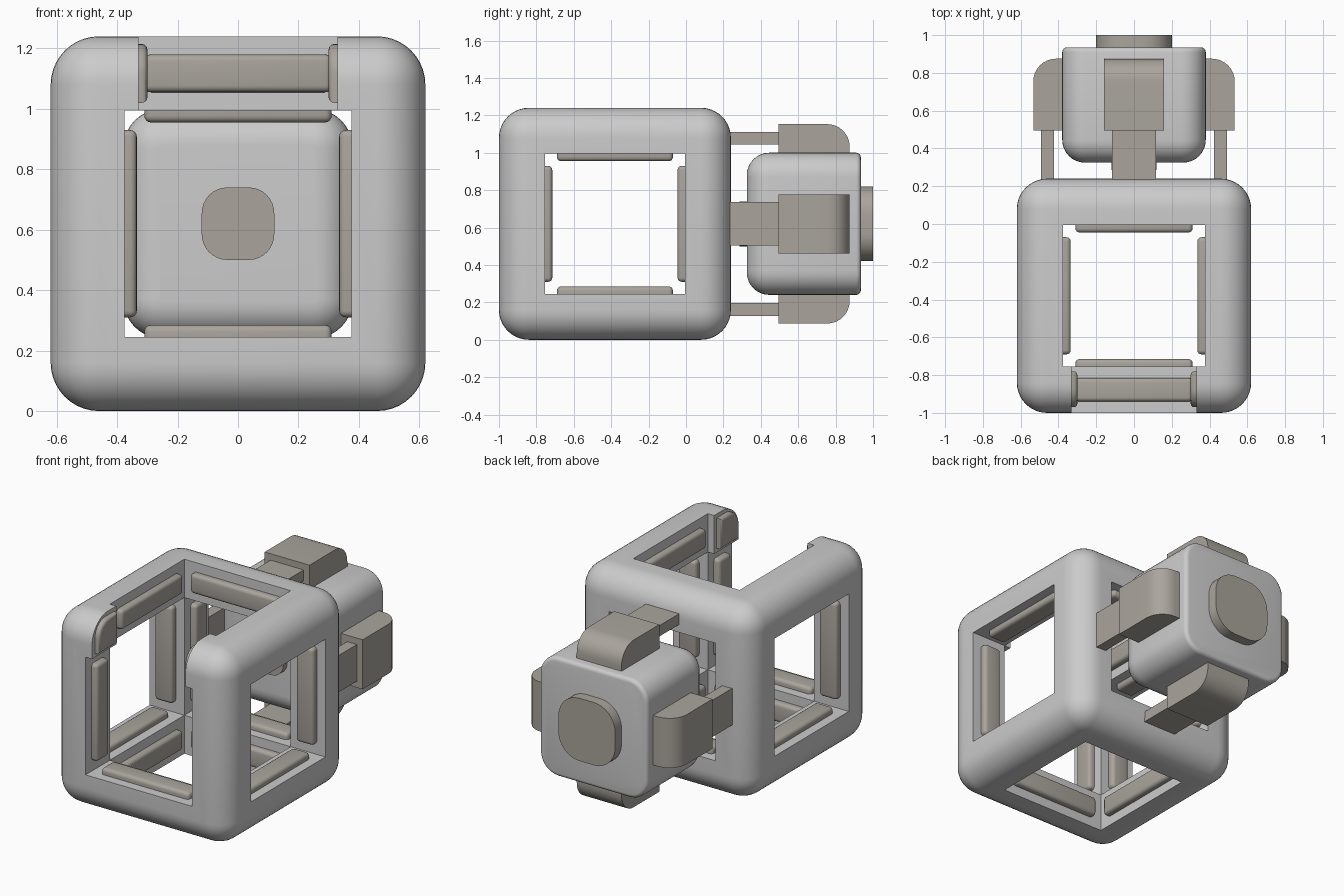
import bpy, bmesh, math
from mathutils import Vector, Matrix

if "Cube" in bpy.data.objects:
    bpy.data.objects.remove(bpy.data.objects["Cube"])

CY, CZ = -0.38, 0.62            # centre of the cube frame
HALF, OPEN = 0.62, 0.375        # frame half size, window half size
MID = (HALF + OPEN) / 2         # beam centre line
dark = bpy.data.materials.new("warm_grey")
dark.diffuse_color = (0.40, 0.375, 0.335, 1)
dark.use_nodes = True
dark.node_tree.nodes["Principled BSDF"].inputs["Base Color"].default_value = dark.diffuse_color


def finish(bm, name, mat=None):
    bmesh.ops.recalc_face_normals(bm, faces=bm.faces[:])
    me = bpy.data.meshes.new(name)
    bm.to_mesh(me)
    bm.free()
    ob = bpy.data.objects.new(name, me)
    bpy.context.collection.objects.link(ob)
    if mat:
        me.materials.append(mat)
    smooth(ob)
    return ob


def smooth(ob):
    bpy.ops.object.select_all(action='DESELECT')
    ob.select_set(True)
    bpy.context.view_layer.objects.active = ob
    bpy.ops.object.shade_smooth_by_angle(angle=math.radians(32))


def box_bm(lo, hi):
    lo, hi = Vector(lo), Vector(hi)
    bm = bmesh.new()
    bmesh.ops.create_cube(bm, size=1)
    for v in bm.verts:
        v.co = (lo + hi) / 2 + v.co * (hi - lo)
    return bm


def bevel(bm, r, seg, test=lambda a, b: True):
    es = [e for e in bm.edges if test(e.verts[0].co, e.verts[1].co)]
    bmesh.ops.bevel(bm, geom=es, offset=r, segments=seg, profile=0.5,
                    affect='EDGES', clamp_overlap=True)


def along_y(a, b):
    return abs(a.y - b.y) > 0.01


def on_y(y):
    return lambda a, b: abs(a.y - y) < 1e-4 and abs(b.y - y) < 1e-4


# Rounded cube frame, windows cut through on all axes, front top beam opened
c = Vector((0, CY, CZ))
bm = box_bm(c - Vector((HALF,) * 3), c + Vector((HALF,) * 3))
bevel(bm, 0.16, 10)
frame = finish(bm, "cube_frame")
cutters = []
for axis in range(3):
    h = Vector((OPEN,) * 3)
    h[axis] = 1
    cutters.append(finish(box_bm(c - h, c + h), "window_cutter"))
cutters.append(finish(box_bm((-0.33, -1.2, 0.8), (0.33, -0.6, 1.4)), "gap_cutter"))
bpy.context.view_layer.objects.active = frame
for cut in cutters:
    cut.hide_render = True
    m = frame.modifiers.new("cut", 'BOOLEAN')
    m.operation, m.solver, m.object = 'DIFFERENCE', 'EXACT', cut
    bpy.context.view_layer.objects.active = frame
    bpy.ops.object.modifier_apply(modifier=m.name)
for cut in cutters:
    bpy.data.objects.remove(cut)
smooth(frame)

# Padding strips on both inner faces of every beam
for a in range(3):
    b, d = [i for i in range(3) if i != a]
    for s in (-1, 1):
        for t in (-1, 1):
            if a == 0 and s == -1 and t == 1:
                continue                       # the missing front top beam
            for p, q, sp, sq in ((b, d, s, t), (d, b, t, s)):
                half, pos = Vector((0, 0, 0)), Vector((0, 0, 0))
                half[a], half[p], half[q] = 0.31, 0.04, 0.0625
                pos[p], pos[q] = sp * OPEN, sq * MID
                bm = box_bm(c + pos - half, c + pos + half)
                bevel(bm, 0.022, 4)
                finish(bm, "padding_strip", dark)

# End pads on the two stubs of the opened beam
for s in (-1, 1):
    bm = box_bm((min(s * 0.3, s * 0.36), -0.97, 1.02), (max(s * 0.3, s * 0.36), -0.78, 1.215))
    bevel(bm, 0.10, 8, lambda u, v: abs(u.x - v.x) > 0.01 and u.y < -0.9 and u.z > 1.1)
    bevel(bm, 0.018, 3, lambda u, v: abs(u.x - s * 0.3) < 1e-4 and abs(v.x - s * 0.3) < 1e-4)
    finish(bm, "stub_end_pad", dark)

# Rear body block
bm = box_bm((-0.38, 0.325, 0.24), (0.38, 0.935, 1.0))
bevel(bm, 0.13, 8, along_y)
bevel(bm, 0.12, 8, on_y(0.325))
bevel(bm, 0.025, 4, on_y(0.935))
finish(bm, "rear_block")

# Pads on the front and back of the block
for name, h, r, y0, y1 in (("block_front_pad", 0.12, 0.085, 0.285, 0.36),
                           ("block_back_pad", 0.20, 0.15, 0.90, 1.0)):
    bm = box_bm((-h, y0, CZ - h), (h, y1, CZ + h))
    bevel(bm, r, 8, along_y)
    finish(bm, name, dark)

# Four arms around the block, each with a bar reaching the frame
for k in range(4):
    turn = (Matrix.Translation((0, 0, CZ)) @ Matrix.Rotation(k * math.pi / 2, 4, 'Y')
            @ Matrix.Translation((0, 0, -CZ)))
    bm = box_bm((0.36, 0.495, CZ - 0.158), (0.533, 0.875, CZ + 0.158))
    bevel(bm, 0.12, 8, lambda u, v: abs(u.z - v.z) > 0.01 and u.x > 0.5 and u.y > 0.8)
    bm.transform(turn)
    finish(bm, "arm_housing", dark)
    bm = box_bm((0.423, 0.22, CZ - 0.117), (0.492, 0.55, CZ + 0.117))
    bm.transform(turn)
    finish(bm, "arm_bar", dark)
